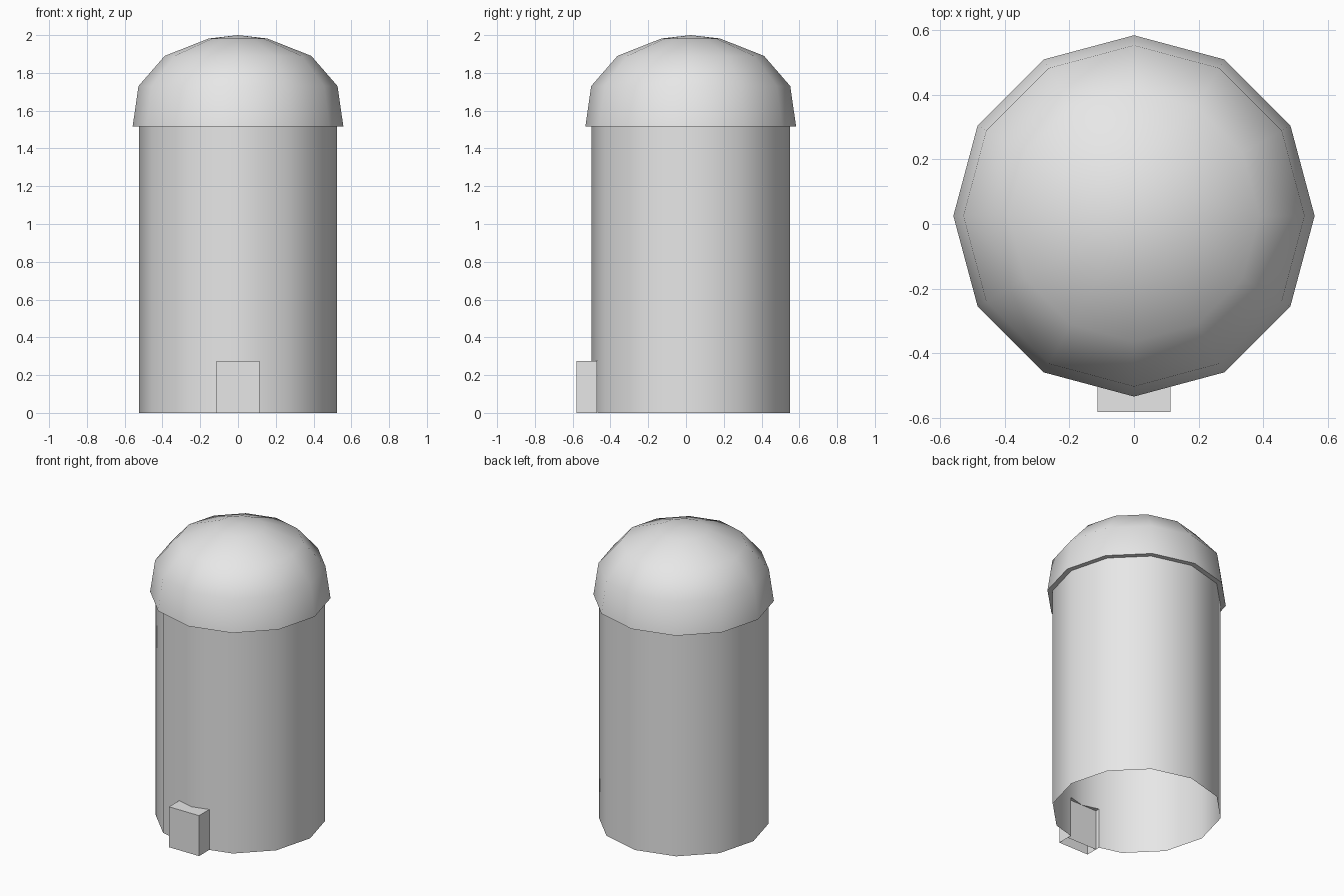
import bpy, bmesh, math
from mathutils import Vector

SIDES = 12
CENTRE_Y = 0.025
WALL_R = 0.525
RIM_Z = 1.515
DOOR_W, DOOR_H = 0.113, 0.275
DOOR_FRONT, DOOR_SIDE = -0.58, -0.47

cube = bpy.data.objects.get("Cube")
if cube:
    bpy.data.objects.remove(cube, do_unlink=True)

grey = bpy.data.materials.new("light_grey")
grey.use_nodes = True
colour = (0.8, 0.8, 0.8, 1)
grey.diffuse_color = colour
grey.node_tree.nodes["Principled BSDF"].inputs["Base Color"].default_value = colour


def finish(name, bm, angle=None):
    """Turn a bmesh into a named object, smooth if an angle is given."""
    mesh = bpy.data.meshes.new(name)
    bm.to_mesh(mesh)
    bm.free()
    mesh.materials.append(grey)
    obj = bpy.data.objects.new(name, mesh)
    bpy.context.collection.objects.link(obj)
    if angle:
        bpy.ops.object.select_all(action="DESELECT")
        obj.select_set(True)
        bpy.context.view_layer.objects.active = obj
        bpy.ops.object.shade_smooth_by_angle(angle=math.radians(angle))
    return obj


def lathe(bm, profile):
    """Stack rings of (radius, height); return the rings."""
    rings = []
    for r, z in profile:
        rings.append([bm.verts.new((r * math.cos(a), CENTRE_Y + r * math.sin(a), z))
                      for a in (math.tau * i / SIDES for i in range(SIDES))])
    for low, high in zip(rings, rings[1:]):
        for i in range(SIDES):
            j = (i + 1) % SIDES
            bm.faces.new((low[i], low[j], high[j], high[i]))
    return rings


# Open-bottomed wall with a rectangular doorway cut in the front
bm = bmesh.new()
lathe(bm, [(WALL_R, 0), (WALL_R, RIM_Z)])


def front_geom():
    faces = [f for f in bm.faces if f.calc_center_median().y < -0.4]
    edges = {e for f in faces for e in f.edges}
    verts = {v for f in faces for v in f.verts}
    return list(verts) + list(edges) + faces


for co, no in (((DOOR_W, 0, 0), (1, 0, 0)), ((-DOOR_W, 0, 0), (1, 0, 0)),
               ((0, 0, DOOR_H), (0, 0, 1))):
    bmesh.ops.bisect_plane(bm, geom=front_geom(), plane_co=co, plane_no=no)
opening = [f for f in bm.faces
           if f.calc_center_median().y < -0.4
           and abs(f.calc_center_median().x) < DOOR_W
           and f.calc_center_median().z < DOOR_H]
bmesh.ops.delete(bm, geom=opening, context="FACES")
finish("tower_wall", bm, 45)

# Faceted dome with an overhanging rim and flat underside
bm = bmesh.new()
rings = lathe(bm, [(0.558, RIM_Z), (0.527, 1.73), (0.388, 1.89), (0.155, 1.982)])
apex = bm.verts.new((0, CENTRE_Y, 2.0))
for i in range(SIDES):
    bm.faces.new((rings[-1][i], rings[-1][(i + 1) % SIDES], apex))
bm.faces.new(reversed(rings[0]))
finish("dome_roof", bm, 45)

# Entrance porch, fitted to the wall and open underneath
bm = bmesh.new()
plan = [(-DOOR_W, DOOR_SIDE), (-DOOR_W, DOOR_FRONT), (DOOR_W, DOOR_FRONT),
        (DOOR_W, DOOR_SIDE), (0, CENTRE_Y - WALL_R)]
low, high = [[bm.verts.new((x, y, z)) for x, y in plan] for z in (0, DOOR_H)]
for i in range(3):
    bm.faces.new((low[i], low[i + 1], high[i + 1], high[i]))
bm.faces.new(high)
finish("entrance_porch", bm)

# Flat door panel behind the porch
bm = bmesh.new()
bm.faces.new([bm.verts.new((x, CENTRE_Y - WALL_R, z)) for x, z in
              ((DOOR_W, 0), (-DOOR_W, 0), (-DOOR_W, DOOR_H), (DOOR_W, DOOR_H))])
finish("door_panel", bm)
